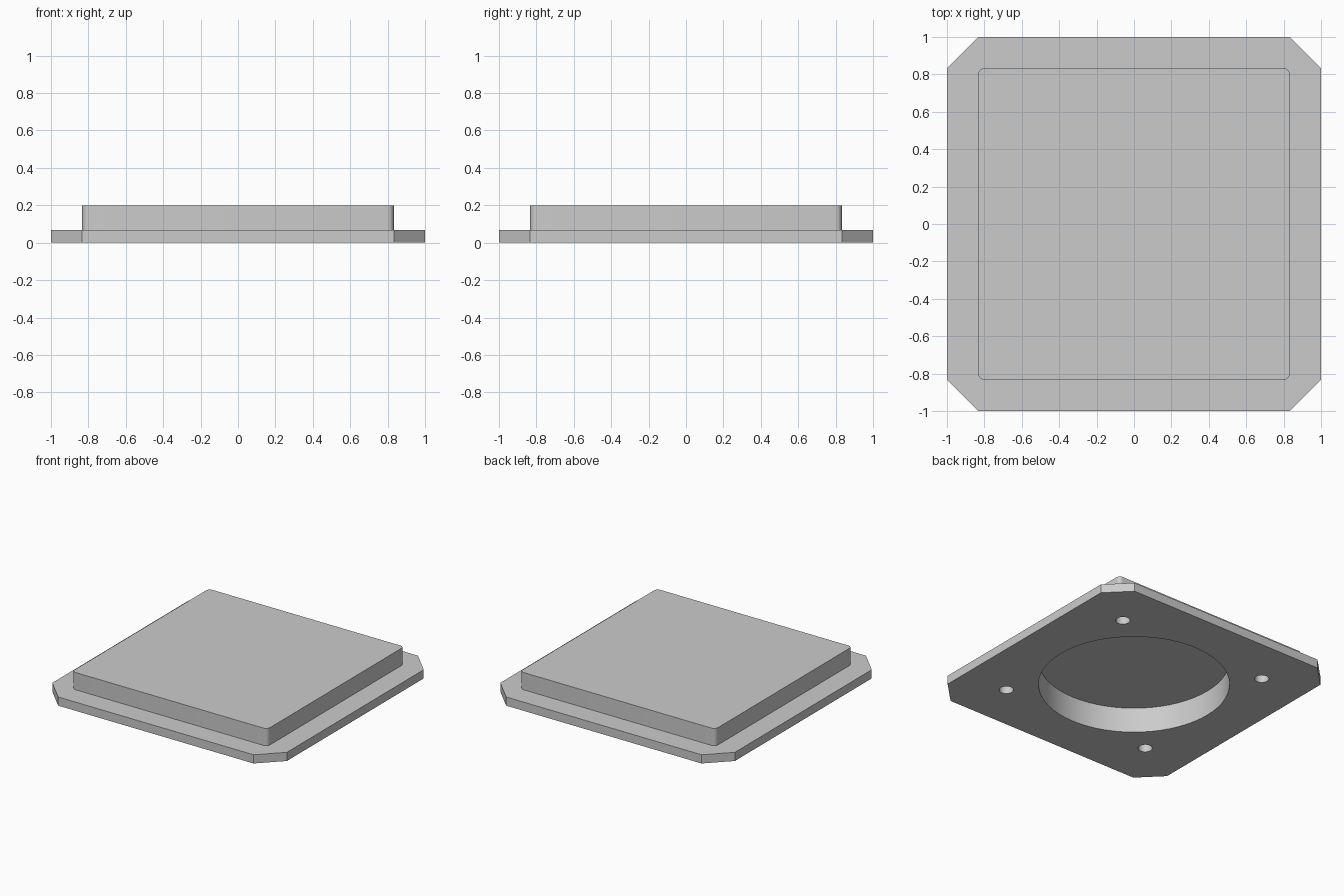
import bpy, bmesh, math

if "Cube" in bpy.data.objects:
    bpy.data.objects.remove(bpy.data.objects["Cube"], do_unlink=True)

PLATE_TOP, TOP, POCKET_TOP = 0.067, 0.2, 0.193
POCKET_R, HOLE_R, HOLE_POS = 0.667, 0.05, 0.633

grey = bpy.data.materials.new("light grey")
grey.use_nodes = True
colour = (0.6, 0.6, 0.6, 1)
grey.diffuse_color = colour
grey.node_tree.nodes["Principled BSDF"].inputs["Base Color"].default_value = colour


def prism(name, outline, z0, z1):
    """Extrude a counter-clockwise outline from z0 to z1."""
    bm = bmesh.new()
    base = bm.faces.new([bm.verts.new((x, y, z0)) for x, y in outline])
    top = bmesh.ops.extrude_face_region(bm, geom=[base], use_keep_orig=True)
    verts = [v for v in top["geom"] if isinstance(v, bmesh.types.BMVert)]
    bmesh.ops.translate(bm, verts=verts, vec=(0, 0, z1 - z0))
    bmesh.ops.recalc_face_normals(bm, faces=bm.faces)
    mesh = bpy.data.meshes.new(name)
    bm.to_mesh(mesh)
    bm.free()
    mesh.materials.append(grey)
    obj = bpy.data.objects.new(name, mesh)
    bpy.context.collection.objects.link(obj)
    return obj


def cornered_square(half, corner, steps):
    """Square outline with chamfered (1 step) or rounded corners."""
    points = []
    for quarter in range(4):
        a = math.radians(45 + 90 * quarter)
        cx = math.copysign(half - corner, math.cos(a))
        cy = math.copysign(half - corner, math.sin(a))
        for i in range(steps + 1):
            t = math.pi / 2 * (quarter + i / steps)
            points.append((cx + corner * math.cos(t), cy + corner * math.sin(t)))
    return points


def circle(x, y, r, sides):
    return [(x + r * math.cos(math.tau * i / sides), y + r * math.sin(math.tau * i / sides))
            for i in range(sides)]


def combine(target, tool, operation):
    """Apply a boolean and remove the tool."""
    mod = target.modifiers.new(operation, "BOOLEAN")
    mod.object, mod.operation, mod.solver = tool, operation, "EXACT"
    bpy.context.view_layer.objects.active = target
    bpy.ops.object.modifier_apply(modifier=mod.name)
    bpy.data.objects.remove(tool, do_unlink=True)


# Chamfered flange with the raised, round-cornered block on it
cover = prism("square_cover", cornered_square(1, 0.167, 1), 0, PLATE_TOP)
block = prism("raised_block", cornered_square(0.833, 0.033, 6), PLATE_TOP / 2, TOP)
combine(cover, block, "UNION")

# Round pocket and four corner holes in the underside
combine(cover, prism("pocket_cutter", circle(0, 0, POCKET_R, 64), -0.1, POCKET_TOP), "DIFFERENCE")
for sx in (-1, 1):
    for sy in (-1, 1):
        outline = circle(sx * HOLE_POS, sy * HOLE_POS, HOLE_R, 32)
        combine(cover, prism("hole_cutter", outline, -0.1, POCKET_TOP), "DIFFERENCE")

# Smooth the curved walls, keep the edges crisp
bpy.ops.object.select_all(action="DESELECT")
cover.select_set(True)
bpy.context.view_layer.objects.active = cover
bpy.ops.object.shade_smooth_by_angle(angle=math.radians(30))
